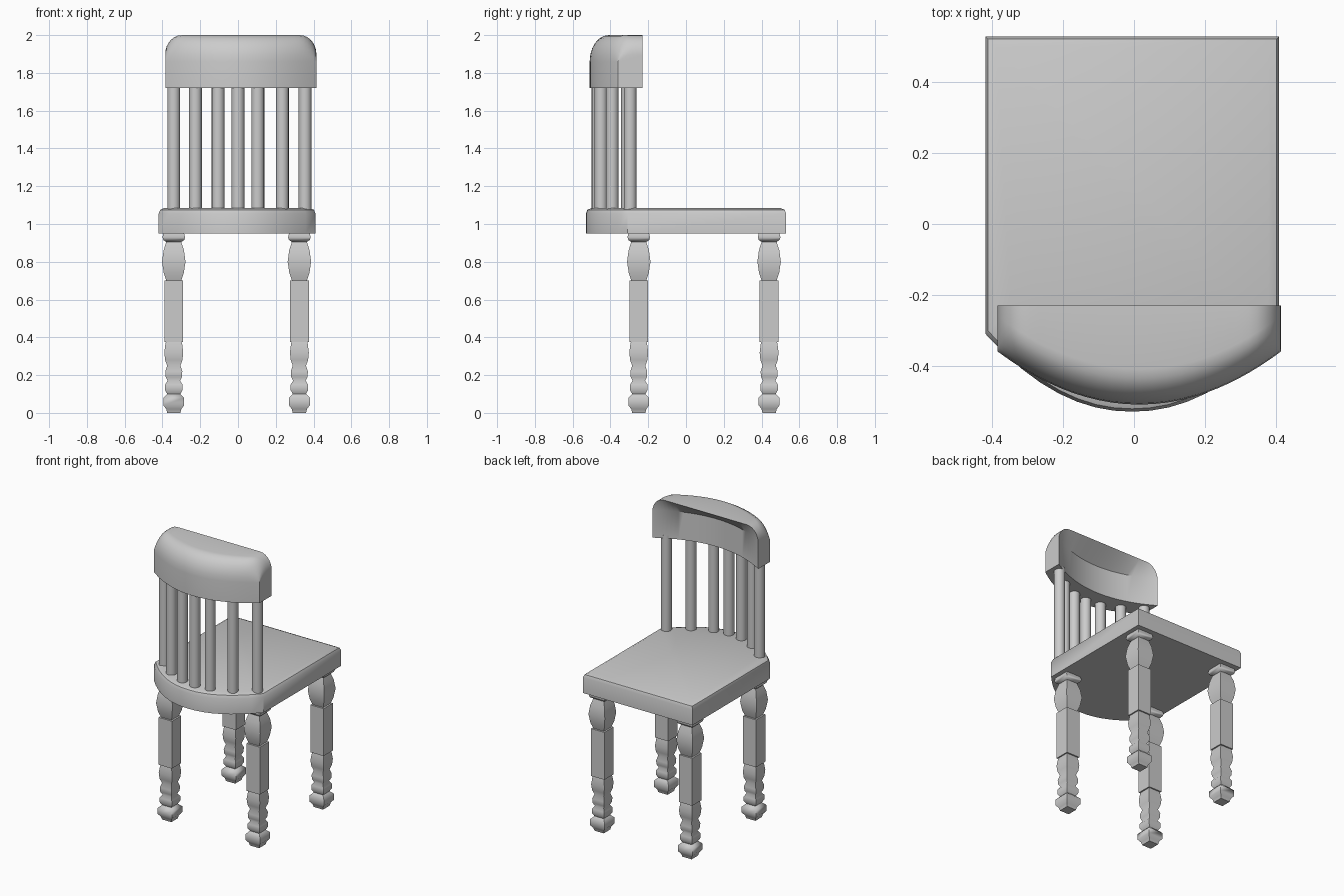
import bpy
import math

cube = bpy.data.objects.get("Cube")
if cube:
    bpy.data.objects.remove(cube, do_unlink=True)

grey = bpy.data.materials.new("plain_grey")
grey.use_nodes = True
COLOUR = (0.6, 0.6, 0.6, 1)
grey.diffuse_color = COLOUR
bsdf = next(n for n in grey.node_tree.nodes if n.type == 'BSDF_PRINCIPLED')
bsdf.inputs["Base Color"].default_value = COLOUR
bsdf.inputs["Roughness"].default_value = 0.6


def loft(name, rings, angle=40):
    """Skin a stack of equal-sized closed rings and cap both ends."""
    n = len(rings[0])
    verts = [p for ring in rings for p in ring]
    faces = [tuple(range(n))[::-1], tuple(range(len(verts) - n, len(verts)))]
    for r in range(len(rings) - 1):
        for i in range(n):
            j = (i + 1) % n
            faces.append((r * n + i, r * n + j, (r + 1) * n + j, (r + 1) * n + i))
    mesh = bpy.data.meshes.new(name)
    mesh.from_pydata(verts, [], faces)
    mesh.materials.append(grey)
    obj = bpy.data.objects.new(name, mesh)
    bpy.context.collection.objects.link(obj)
    bpy.ops.object.select_all(action='DESELECT')
    obj.select_set(True)
    bpy.context.view_layer.objects.active = obj
    bpy.ops.object.mode_set(mode='EDIT')
    bpy.ops.mesh.select_all(action='SELECT')
    bpy.ops.mesh.normals_make_consistent(inside=False)
    bpy.ops.object.mode_set(mode='OBJECT')
    bpy.ops.object.shade_smooth_by_angle(angle=math.radians(angle))
    return obj


def ring(x, y, z, radius, sides, turn=0):
    return [(x + radius * math.cos(turn + math.tau * i / sides),
             y + radius * math.sin(turn + math.tau * i / sides), z)
            for i in range(sides)]


# Seat: straight sides with a bowed edge under the backrest
def seat_outline(z, inset):
    half = 0.415 - inset
    pts = [(half - 0.005, 0.53 - inset, z), (-half - 0.005, 0.53 - inset, z)]
    steps = 16
    for i in range(steps + 1):
        t = -1 + 2 * i / steps
        pts.append((half * t - 0.005, -0.53 + inset + 0.22 * abs(t) ** 2.1, z))
    return pts


loft("seat", [seat_outline(0.95, 0), seat_outline(1.055, 0),
              seat_outline(1.075, 0.008), seat_outline(1.085, 0.03)])

# Legs: square-section turned profile of (height, half width)
LEG = [(0, .035), (.02, .04), (.04, .055), (.08, .055), (.1, .035),
       (.12, .046), (.15, .046), (.17, .033), (.19, .043), (.22, .045),
       (.25, .035), (.28, .046), (.32, .05), (.36, .045), (.375, .042),
       (.376, .05), (.7, .05), (.701, .04), (.74, .053), (.8, .062),
       (.86, .054), (.905, .04), (.915, .055), (.93, .06), (.95, .055)]
for end, y in (("front", -0.25), ("back", 0.44)):
    for side, x in (("right", -0.34), ("left", 0.325)):
        loft(f"{end}_{side}_leg",
             [ring(x, y, z, w * math.sqrt(2), 4, math.pi / 4) for z, w in LEG], 60)

# Spindles: round rods set along the bow
for i, x in enumerate((-.34, -.225, -.105, 0, .105, .235, .355)):
    y = -0.465 + 0.165 * (x / 0.35) ** 2
    loft(f"spindle_{i + 1}", [ring(x, y, z, 0.034, 16) for z in (1.07, 1.74)])


# Headrest: crescent section swept sideways, with a straight overhanging top edge
def headrest_section(t):
    x = 0.015 + 0.4 * t
    front = -0.51 + 0.15 * t * t
    inner = -0.35 + 0.12 * t * t
    shoulder = max(0, (abs(t) - 0.78) / 0.22)
    top = 1.90 + 0.10 * math.sqrt(max(0, 1 - shoulder ** 2))
    pts = [(x, inner, 1.72), (x, front, 1.72)]
    for k in range(7):
        a = math.pi / 2 * k / 6
        pts.append((x, front + 0.1 * (1 - math.cos(a)),
                    1.86 + (top - 1.86) * math.sin(a)))
    return pts + [(x, -0.23, top), (x, inner, min(1.91, top - 0.005))]


loft("headrest", [headrest_section(math.sin(math.pi / 2 * (-1 + i / 16)))
                  for i in range(33)])
